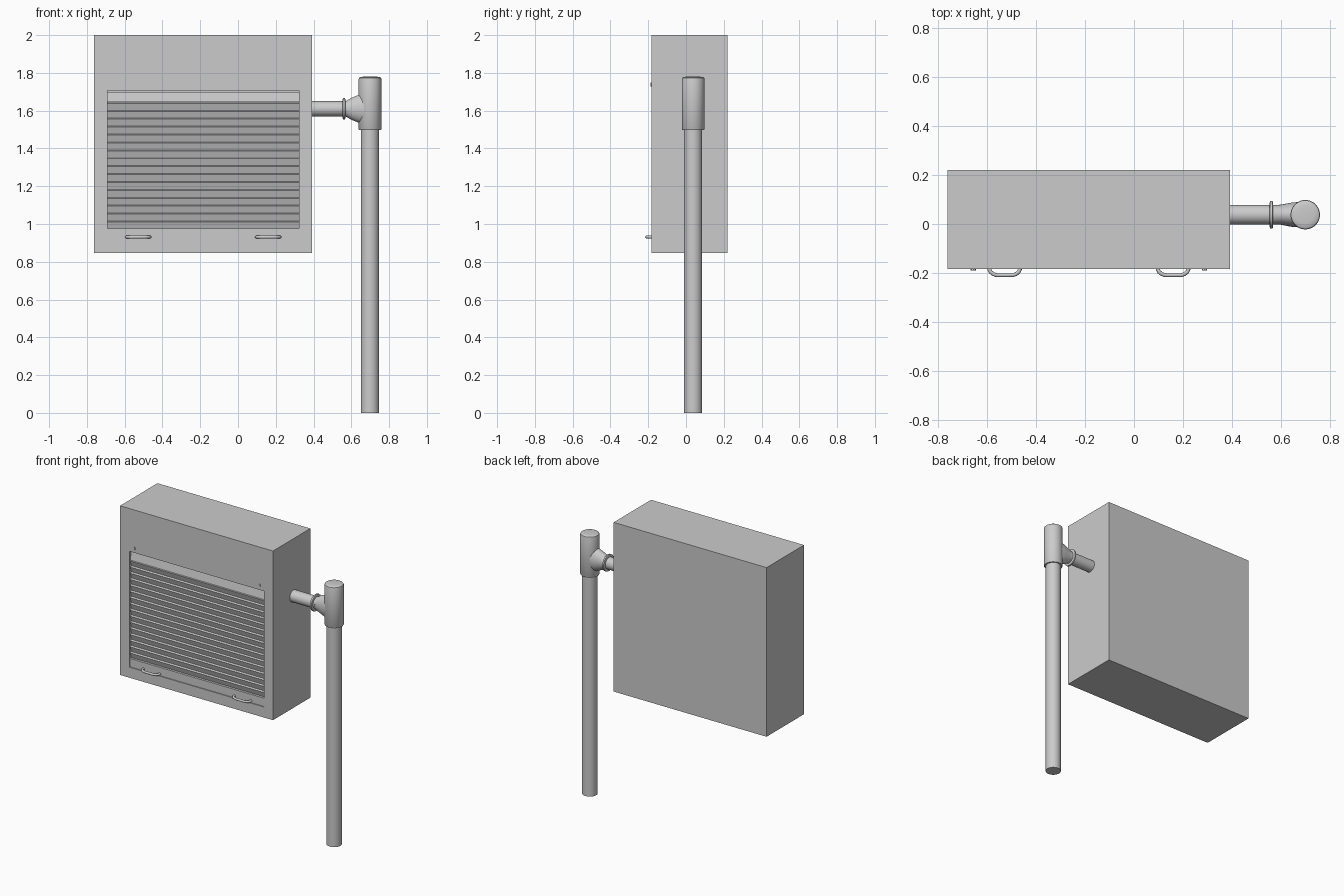
import bpy, bmesh, math

if "Cube" in bpy.data.objects:
    bpy.data.objects.remove(bpy.data.objects["Cube"])

grey = bpy.data.materials.new("light grey")
grey.diffuse_color = (0.6, 0.6, 0.6, 1)
grey.use_nodes = True
grey.node_tree.nodes["Principled BSDF"].inputs["Base Color"].default_value = grey.diffuse_color
CY, PX, PZ = 0.038, 0.699, 1.61      # pipe plane, post axis, arm height


def make(name, verts, faces, smooth=False):
    me = bpy.data.meshes.new(name)
    bm = bmesh.new()
    vs = [bm.verts.new(v) for v in verts]
    for f in faces:
        bm.faces.new([vs[i] for i in f])
    bmesh.ops.recalc_face_normals(bm, faces=bm.faces)
    bm.to_mesh(me)
    bm.free()
    me.materials.append(grey)
    ob = bpy.data.objects.new(name, me)
    bpy.context.collection.objects.link(ob)
    if smooth:
        bpy.context.view_layer.objects.active = ob
        ob.select_set(True)
        bpy.ops.object.shade_smooth_by_angle(angle=math.radians(35))
        ob.select_set(False)
    return ob


def loft(name, rings, axis, n=40):
    """Capped tube through rings (position, radius a, radius b) along an axis."""
    verts, faces = [], []
    for p, a, b in rings:
        for i in range(n):
            t = 2 * math.pi * i / n
            u, v = a * math.cos(t), b * math.sin(t)
            verts.append({'z': (PX + u, CY + v, p),
                          'x': (p, CY + u, PZ + v)}[axis])
    for r in range(len(rings) - 1):
        for i in range(n):
            j = (i + 1) % n
            faces.append((r * n + i, r * n + j, r * n + n + j, r * n + n + i))
    faces.append(tuple(range(n)))
    faces.append(tuple(range((len(rings) - 1) * n, len(rings) * n)))
    return make(name, verts, faces, True)


def extrude_x(name, prof, x0, x1):
    """Closed (y, z) profile stretched from x0 to x1."""
    n = len(prof)
    verts = [(x, y, z) for x in (x0, x1) for y, z in prof]
    faces = [(i, (i + 1) % n, n + (i + 1) % n, n + i) for i in range(n)]
    return make(name, verts, faces + [tuple(range(n)), tuple(range(n, 2 * n))])


# cabinet with a recessed front opening
X0, X1, Y0, Y1, Z0, Z1 = -0.762, 0.392, -0.183, 0.22, 0.846, 2.0
A0, A1, B0, B1 = -0.692, 0.324, 0.918, 1.708
YR = Y0 + 0.035


def rect(x0, x1, z0, z1, y):
    return [(x0, y, z0), (x1, y, z0), (x1, y, z1), (x0, y, z1)]


verts = (rect(X0, X1, Z0, Z1, Y1) + rect(X0, X1, Z0, Z1, Y0)
         + rect(A0, A1, B0, B1, Y0) + rect(A0, A1, B0, B1, YR))
faces = [(0, 1, 2, 3), (12, 13, 14, 15)]
for k in (0, 4, 8):
    for i in range(4):
        j = (i + 1) % 4
        faces.append((k + i, k + j, k + 4 + j, k + 4 + i))
make("cabinet", verts, faces)

# roller shutter: bottom bar, tilted slats, sloped top strip
S0, S1, N = 0.975, 1.645, 16
extrude_x("shutter_bottom_bar", [(YR, B0), (Y0 + 0.006, B0), (Y0 + 0.006, S0), (YR, S0)], A0, A1)
pitch = (S1 - S0) / N
prof = [(YR, S0)]
for i in range(N):
    z = S0 + i * pitch
    prof += [(Y0 + 0.022, z), (Y0 + 0.010, z + pitch * 0.85), (Y0 + 0.022, z + pitch * 0.97)]
extrude_x("shutter_slats", prof + [(YR, S1)], A0, A1)
extrude_x("shutter_top_strip", [(YR, S1), (Y0 + 0.010, S1), (Y0 + 0.022, 1.70), (YR, 1.70)], A0, A1)

# bolts and pull handles, mirrored about the cabinet centre
xc = (A0 + A1) / 2
for side, s in (("left", -1), ("right", 1)):
    bx, n = xc + s * 0.472, 8
    verts = [(bx + 0.011 * math.cos(2 * math.pi * i / n), y, 1.738 + 0.011 * math.sin(2 * math.pi * i / n))
             for y in (Y0 + 0.002, Y0 - 0.006) for i in range(n)]
    make("bolt_" + side, verts,
         [(i, (i + 1) % n, n + (i + 1) % n, n + i) for i in range(n)]
         + [tuple(range(n)), tuple(range(n, 2 * n))])

    hx = xc + s * 0.344
    cu = bpy.data.curves.new("handle_" + side, 'CURVE')
    cu.dimensions = '3D'
    cu.bevel_depth = 0.008
    cu.bevel_resolution = 3
    sp = cu.splines.new('POLY')
    half = [(0.062, 0.012), (0.062, -0.003), (0.057, -0.013), (0.047, -0.021), (0.033, -0.026)]
    pts = [(-x, y) for x, y in half] + half[::-1]
    sp.points.add(len(pts) - 1)
    for p, (x, y) in zip(sp.points, pts):
        p.co = (hx + x, Y0 + y, 0.931, 1)
    sp.use_smooth = True
    cu.use_fill_caps = True
    cu.materials.append(grey)
    bpy.context.collection.objects.link(bpy.data.objects.new("handle_" + side, cu))

# post and tee fitting with rounded cap
loft("post", [(0, .048, .048), (1.52, .048, .048)], 'z')
loft("tee_body", [(z, r, r) for z, r in
     ((1.497, .050), (1.497, .057), (1.502, .060), (1.768, .060), (1.774, .058),
      (1.778, .052), (1.780, .036), (1.781, .012))], 'z')

# side arm, collar and flared branch
loft("side_arm", [(0.36, .040, .040), (0.58, .040, .040)], 'x')
loft("collar", [(0.554, .050, .050), (0.556, .056, .056), (0.561, .057, .057),
                (0.566, .056, .056), (0.568, .050, .050)], 'x')
loft("tee_branch", [(0.562, .038, .038), (0.575, .039, .043), (0.600, .041, .058),
                    (0.630, .047, .070), (0.648, .050, .077), (0.68, .052, .084)], 'x')
